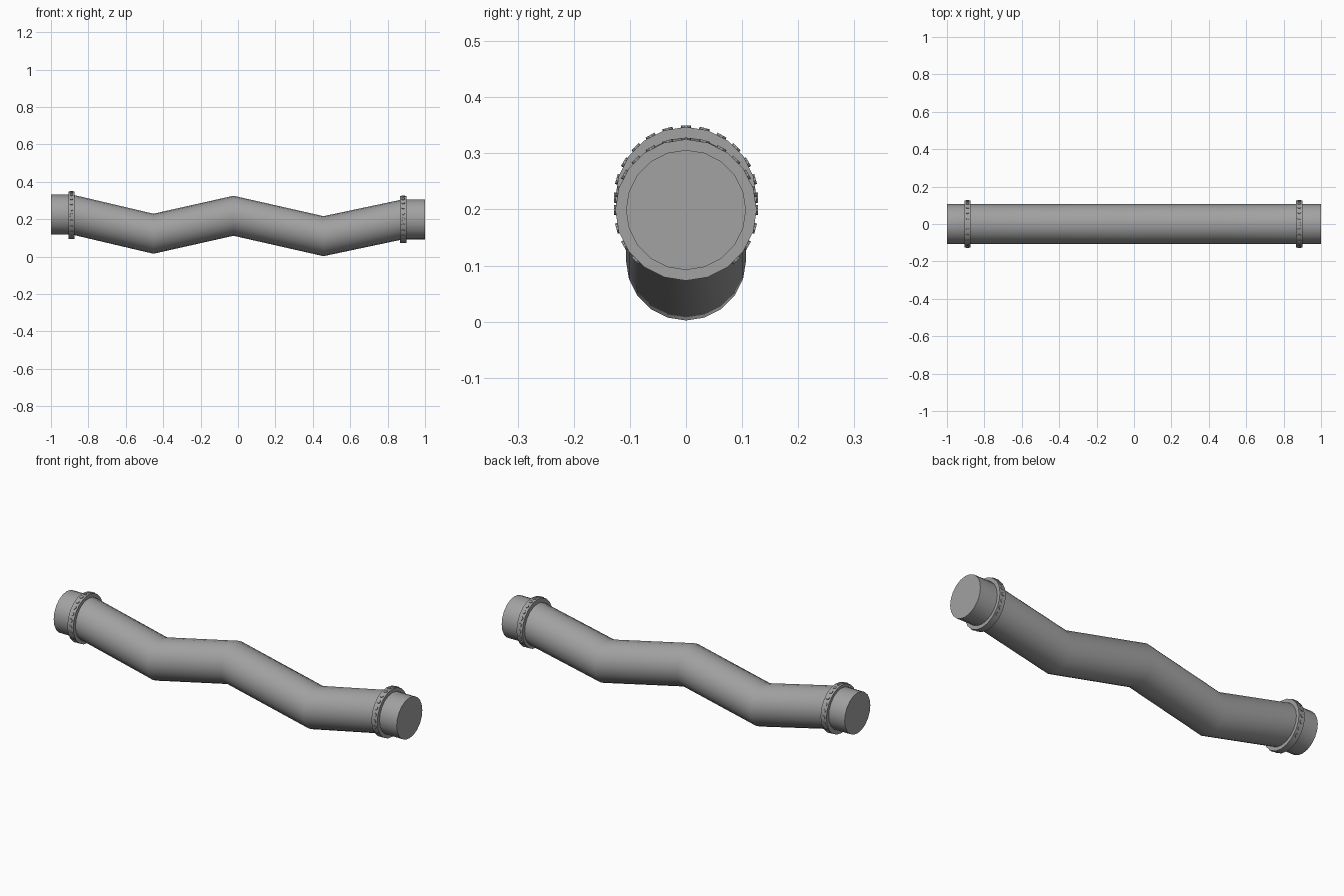
import bpy, bmesh, math
from mathutils import Matrix, Vector

cube = bpy.data.objects.get("Cube")
if cube:
    bpy.data.objects.remove(cube, do_unlink=True)

SIDES = 20
PIPE_R, FLANGE_R = 0.107, 0.126
# Centre line of the pipe as (x, z)
PATH = [(-1, 0.225), (-0.89, 0.225), (-0.452, 0.122), (-0.024, 0.218),
        (0.457, 0.109), (0.883, 0.199), (1, 0.199)]

steel = bpy.data.materials.new("grey_steel")
steel.use_nodes = True
grey = (0.36, 0.36, 0.36, 1)
steel.diffuse_color = grey
steel.node_tree.nodes["Principled BSDF"].inputs["Base Color"].default_value = grey


def finish(name, bm):
    """Turn a bmesh into a smooth-shaded object with sharp edges kept."""
    bmesh.ops.recalc_face_normals(bm, faces=bm.faces)
    mesh = bpy.data.meshes.new(name)
    bm.to_mesh(mesh)
    bm.free()
    mesh.materials.append(steel)
    obj = bpy.data.objects.new(name, mesh)
    bpy.context.collection.objects.link(obj)
    bpy.ops.object.select_all(action="DESELECT")
    obj.select_set(True)
    bpy.context.view_layer.objects.active = obj
    bpy.ops.object.shade_smooth_by_angle(angle=math.radians(30))


def sweep(name, path, radius, sides):
    """Capped tube with upright round sections along the path."""
    bm = bmesh.new()
    rings = []
    for x, z in path:
        angles = [math.tau * i / sides for i in range(sides)]
        rings.append([bm.verts.new((x, radius * math.sin(a), z + radius * math.cos(a)))
                      for a in angles])
    for a, b in zip(rings, rings[1:]):
        for i in range(sides):
            j = (i + 1) % sides
            bm.faces.new((a[i], a[j], b[j], b[i]))
    bm.faces.new(rings[0])
    bm.faces.new(rings[-1])
    finish(name, bm)


def studs(name, x, z):
    """Round studs set into the upper and side rim of a flange."""
    bm = bmesh.new()
    for i in range(-3, 16):
        a = math.tau * i / 24
        out = Vector((0, math.cos(a), math.sin(a)))
        turn = out.to_track_quat("Z", "Y").to_matrix().to_4x4()
        place = Matrix.Translation(Vector((x, 0, z)) + out * (FLANGE_R - 0.003))
        bmesh.ops.create_cone(bm, cap_ends=True, segments=10, radius1=0.01,
                              radius2=0.009, depth=0.011, matrix=place @ turn)
    finish(name, bm)


# Zigzag pipe body with straight ends
sweep("pipe", PATH, PIPE_R, SIDES)

# Flange and studs near each end
for side, (x, z) in (("right", (-0.89, 0.221)), ("left", (0.883, 0.199))):
    sweep(side + "_flange", [(x - 0.017, z), (x + 0.017, z)], FLANGE_R, SIDES)
    studs(side + "_flange_studs", x, z)
